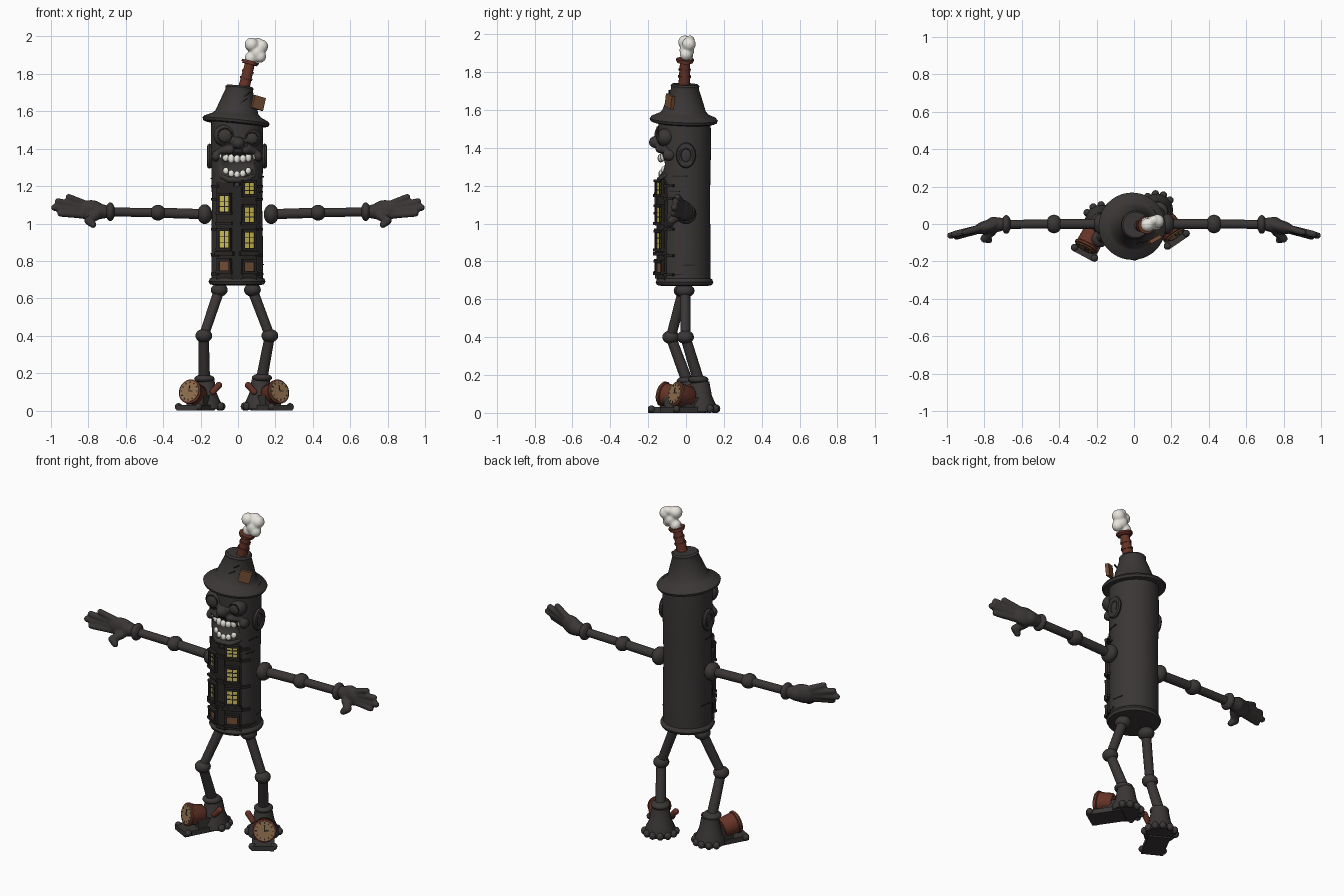
import bpy, bmesh, math, random
from mathutils import Matrix, Vector
random.seed(4)
T = Matrix.Translation
R = Matrix.Rotation
pi = math.pi


def material(name, r, g, b):
    m = bpy.data.materials.new(name)
    m.diffuse_color = (r, g, b, 1)
    return m


CHAR = material("charcoal", 0.042, 0.037, 0.036)
SOOT = material("soot", 0.022, 0.019, 0.018)
RUST = material("rust brick", 0.13, 0.033, 0.02)
TAN = material("clock tan", 0.27, 0.155, 0.075)
WOOD = material("patch wood", 0.17, 0.075, 0.035)
GLOW = material("window yellow", 0.62, 0.52, 0.09)
WHITE = material("bone white", 0.8, 0.78, 0.72)


def scale(v):
    return Matrix.Diagonal((*v, 1))


def ball(bm, c, r, rot=None):
    r = (r, r, r) if isinstance(r, (int, float)) else r
    bmesh.ops.create_uvsphere(bm, u_segments=20, v_segments=12, radius=1,
                              matrix=T(c) @ (rot or Matrix()) @ scale(r))


def rod(bm, a, b, r1, r2=None, n=20):
    a, b = Vector(a), Vector(b)
    m = T((a + b) / 2) @ (b - a).to_track_quat('Z', 'Y').to_matrix().to_4x4()
    bmesh.ops.create_cone(bm, cap_ends=True, segments=n, radius1=r1,
                          radius2=r1 if r2 is None else r2, depth=(b - a).length, matrix=m)


def limb(bm, a, b, r1, r2):
    rod(bm, a, b, r1, r2)
    ball(bm, a, r1)
    ball(bm, b, r2)


def box(bm, c, size, m=Matrix()):
    bmesh.ops.create_cube(bm, size=1, matrix=m @ T(c) @ scale(size))


def lathe(bm, prof, m=Matrix(), n=40, closed=False):
    rings = [[bm.verts.new(m @ Vector((r * math.cos(2*pi*i/n), r * math.sin(2*pi*i/n), z)))
              for i in range(n)] for r, z in prof]
    pairs = list(zip(rings, rings[1:])) + ([(rings[-1], rings[0])] if closed else [])
    for p, q in pairs:
        for i in range(n):
            bm.faces.new((p[i], p[(i+1) % n], q[(i+1) % n], q[i]))
    if not closed:
        bm.faces.new(rings[0][::-1])
        bm.faces.new(rings[-1])


def ring(bm, R0, r, m, n=28):
    lathe(bm, [(R0 + r*math.cos(a*pi/4), r*math.sin(a*pi/4)) for a in range(8)], m, n, True)


def finish(name, bm, mat, voxel=0):
    bmesh.ops.recalc_face_normals(bm, faces=bm.faces)
    me = bpy.data.meshes.new(name)
    bm.to_mesh(me)
    bm.free()
    ob = bpy.data.objects.new(name, me)
    bpy.context.collection.objects.link(ob)
    me.materials.append(mat)
    bpy.ops.object.select_all(action='DESELECT')
    bpy.context.view_layer.objects.active = ob
    ob.select_set(True)
    bpy.ops.object.shade_smooth_by_angle(angle=math.radians(40))
    if voxel:
        mod = ob.modifiers.new("blend", 'REMESH')
        mod.mode, mod.voxel_size, mod.use_smooth_shade = 'VOXEL', voxel, True
        ob.modifiers.new("soften", 'SMOOTH').iterations = 3
    return ob


B = T((-0.005, -0.008, 0))
# tower body with a hollow mouth
bm = bmesh.new()
lathe(bm, [(0.12, 0.67), (0.145, 0.675), (0.152, 0.69), (0.146, 0.705), (0.138, 0.71), (0.138, 0.9),
           (0.134, 1.1), (0.137, 1.25), (0.14, 1.4), (0.138, 1.56)], B, 48)
body = finish("tower_body", bm, CHAR)
bm = bmesh.new()
ball(bm, (-0.005, -0.175, 1.315), (0.125, 0.095, 0.072))
cutter = finish("mouth_cutter", bm, SOOT)
cutter.hide_render = True
cutter.hide_set(True)
cut = body.modifiers.new("mouth", 'BOOLEAN')
cut.operation, cut.object, cut.solver = 'DIFFERENCE', cutter, 'EXACT'

# face: brows, bulging eyes, nose, chin, cheeks
bm = bmesh.new()
ball(bm, (-0.07, -0.112, 1.47), (0.062, 0.055, 0.06))
ball(bm, (0.075, -0.107, 1.455), (0.052, 0.052, 0.048))
ball(bm, (0.002, -0.155, 1.43), (0.036, 0.042, 0.034))
for s in (-1, 1):
    limb(bm, (s*0.1 - 0.005, -0.1, 1.385), (s*0.04, -0.142, 1.392), 0.016, 0.02)
    ball(bm, (s*0.112 - 0.005, -0.09, 1.36), (0.025, 0.035, 0.03))
limb(bm, (-0.09, -0.105, 1.255), (-0.045, -0.138, 1.233), 0.014, 0.017)
limb(bm, (-0.045, -0.138, 1.233), (0.04, -0.138, 1.233), 0.017, 0.017)
limb(bm, (0.04, -0.138, 1.233), (0.082, -0.105, 1.255), 0.017, 0.014)
finish("face_features", bm, CHAR, 0.007)
bm = bmesh.new()
for x, z, r in ((-0.07, 1.472, 0.036), (0.075, 1.457, 0.03)):
    ring(bm, r, 0.005, T((x, -0.152 if x < 0 else -0.144, z)) @ R(pi/2, 4, 'X'))
finish("eye_rims", bm, SOOT)

# teeth rows along the jaw curve
bm = bmesh.new()
for i in range(7):
    t = (i - 3) / 3
    a = t * 0.75
    m = B @ R(a, 4, 'Z')
    h = 0.036 + random.uniform(-0.006, 0.008)
    z = 1.345 + 0.018*t*t
    ball(bm, m @ Vector((0, -0.128, z)), (0.0175, 0.014, h * 0.68), R(a, 4, 'Z'))
    if abs(t) < 0.9:
        ball(bm, m @ Vector((0, -0.126, 1.262 + 0.045*t*t)), (0.016, 0.012, 0.019), R(a, 4, 'Z'))
finish("teeth", bm, WHITE)

# ears
for s in (-1, 1):
    bm = bmesh.new()
    m = T((s*0.147 - 0.005, 0, 1.36)) @ R(s*pi/2, 4, 'Y') @ scale((1.3, 1, 1))
    ring(bm, 0.038, 0.014, m)
    ball(bm, (s*0.138 - 0.005, 0, 1.36), (0.018, 0.035, 0.05))
    finish("ear", bm, CHAR)

# windows wrapped around the front
frame, pane, board = bmesh.new(), bmesh.new(), bmesh.new()
LEFT = ((1.105, 0.084, 1), (0.915, 0.088, 1), (0.773, 0.046, 0))
RIGHT = ((1.187, 0.06, 1), (1.047, 0.076, 1), (0.91, 0.082, 1), (0.768, 0.046, 0))
for ang, column in ((-0.48, LEFT), (0.45, RIGHT)):
    m = B @ R(ang, 4, 'Z')
    box(frame, (0, -0.125, 0.96), (0.1, 0.03, 0.52), m)
    for z, h, lit in column:
        for k in (-1, 1):
            box(frame, (k*0.036, -0.145, z), (0.014, 0.022, h + 0.03), m)
            box(frame, (0, -0.147, z + k*(h/2 + 0.009)), (0.09 if k < 0 else 0.08, 0.03, 0.014), m)
        box(pane if lit else board, (0, -0.142, z), (0.06, 0.008, h), m)
        if lit:
            box(frame, (0.002, -0.1475, z), (0.004, 0.004, h), m)
            for k in (-1, 1):
                box(frame, (0, -0.1475, z + k*h/6), (0.06, 0.004, 0.004), m)
    box(frame, (0, -0.143, 0.84), (0.11, 0.028, 0.02), m)
    box(frame, (0, -0.143, 1.0), (0.1, 0.03, 0.014), m)
# centre pilaster and side ledges
box(frame, (-0.005, -0.14, 0.95), (0.045, 0.03, 0.5))
for z in (0.72, 0.86, 1.0, 1.15):
    box(frame, (-0.005, -0.148, z), (0.06, 0.03, 0.02))
for s in (-1, 1):
    for z in (0.73, 0.83, 0.97, 1.13, 1.2):
        box(frame, (0, -0.138, z), (0.06, 0.022, 0.014), B @ R(s * 0.95, 4, 'Z') @ R(0, 4, 'Y'))
finish("window_frames", frame, SOOT)
finish("window_panes", pane, GLOW)
finish("boarded_windows", board, WOOD)

# crack marks
bm = bmesh.new()
for a, z, w in ((1.4, 1.25, 0.07), (1.75, 0.78, 0.06), (1.3, 0.73, 0.06), (-1.5, 1.24, 0.06),
                (-1.7, 0.84, 0.07), (1.2, 1.17, 0.05)):
    box(bm, (0, -0.136, z), (w, 0.008, 0.006), B @ R(a, 4, 'Z'))
finish("crack_marks", bm, SOOT)

# hat
bm = bmesh.new()
hat = T((-0.01, -0.012, 1.55)) @ R(0.1, 4, 'Y') @ R(-0.04, 4, 'X')
lathe(bm, [(0.12, -0.012), (0.16, -0.02), (0.175, -0.014), (0.18, 0.0), (0.17, 0.012), (0.13, 0.03),
           (0.115, 0.045), (0.1, 0.09), (0.073, 0.165), (0.076, 0.178), (0.068, 0.187), (0.05, 0.187)], hat)
finish("hat", bm, CHAR)
bm = bmesh.new()
box(bm, (0, 0, 0), (0.068, 0.02, 0.07), T((0.108, -0.085, 1.645)) @ R(0.5, 4, 'Z') @ R(0.25, 4, 'Y'))
finish("hat_patch", bm, WOOD)
bm = bmesh.new()
for x, z in ((0.03, 1.655), (0.05, 1.69)):
    box(bm, (0, 0, 0), (0.045, 0.008, 0.006), T((x, -0.105 + (z-1.65)*0.4, z)) @ R(-0.6, 4, 'Y'))
finish("hat_stitches", bm, SOOT)

# chimney and smoke
bm = bmesh.new()
a, b = Vector((0.03, -0.01, 1.72)), Vector((0.066, -0.005, 1.865))
rod(bm, a, b, 0.031, 0.026, 14)
for t, r in ((0.35, 0.034), (0.6, 0.032), (0.9, 0.042), (0.96, 0.047)):
    c = a.lerp(b, t)
    rod(bm, c, c + (b - a) * 0.07, r, r, 14)
finish("chimney", bm, RUST)
bm = bmesh.new()
for x, y, z, r in ((0.072, -0.005, 1.957, 0.037), (0.125, 0.015, 1.947, 0.037), (0.1, 0.005, 1.915, 0.04),
                   (0.105, 0.02, 1.968, 0.026), (0.068, 0.005, 1.885, 0.033), (0.118, 0.0, 1.893, 0.033)):
    ball(bm, (x, y, z), r)
finish("smoke_puff", bm, WHITE, 0.007)

# arms and hands
for s in (-1, 1):
    bm = bmesh.new()
    P = lambda x, y, z: Vector((s*x, y, z))
    ball(bm, P(0.178, 0, 1.05), (0.04, 0.055, 0.053))
    rod(bm, P(0.18, 0, 1.05), P(0.43, 0, 1.058), 0.027)
    ball(bm, P(0.428, 0, 1.058), (0.042, 0.05, 0.042))
    rod(bm, P(0.43, 0, 1.058), P(0.68, -0.002, 1.062), 0.024)
    ball(bm, P(0.683, -0.002, 1.063), (0.026, 0.05, 0.05))
    finish("arm", bm, CHAR)
    bm = bmesh.new()
    limb(bm, P(0.69, 0, 1.063), P(0.75, -0.005, 1.065), 0.032, 0.044)
    ball(bm, P(0.785, -0.015, 1.07), (0.075, 0.036, 0.056), R(s*-0.25, 4, 'Z'))
    for k1, k2, r in ((((0.82, -0.02, 1.105)), (0.905, -0.045, 1.142), 0.017),
                      ((0.83, -0.025, 1.088), (0.962, -0.055, 1.118), 0.018),
                      ((0.83, -0.028, 1.068), (0.982, -0.062, 1.085), 0.018),
                      ((0.82, -0.03, 1.045), (0.95, -0.068, 1.053), 0.017),
                      ((0.76, -0.04, 1.04), (0.80, -0.078, 1.015), 0.022),
                      ((0.80, -0.078, 1.015), (0.775, -0.085, 0.994), 0.019)):
        limb(bm, P(*k1), P(*k2), r + 0.003, r)
    finish("hand", bm, CHAR, 0.007)

# legs and feet: hip, knee, ankle, toe heading, inner side
LEGS = (((-0.1, -0.015, 0.645), (-0.183, -0.08, 0.4), (-0.18, 0.005, 0.17), (-0.47, -0.88), 1),
        ((0.077, -0.005, 0.645), (0.17, -0.003, 0.4), (0.128, 0.065, 0.175), (0.56, -0.83), -1))
for hip, knee, ankle, fwd, inner in LEGS:
    bm = bmesh.new()
    ball(bm, hip, (0.045, 0.05, 0.036))
    rod(bm, hip, knee, 0.028, 0.026)
    ball(bm, knee, (0.045, 0.045, 0.036))
    rod(bm, knee, ankle, 0.027, 0.03)
    ball(bm, ankle, (0.054, 0.054, 0.024))
    finish("leg", bm, CHAR)
    m = T((ankle[0], ankle[1], 0)) @ R(math.atan2(fwd[1], fwd[0]), 4, 'Z')
    bm = bmesh.new()
    lathe(bm, [(0.088, 0.008), (0.085, 0.04), (0.062, 0.09), (0.048, 0.165)], m @ T((-0.012, 0, 0)), 20)
    box(bm, (0.1, 0, 0.015), (0.2, 0.125, 0.03), m)
    box(bm, (0.06, 0, 0.05), (0.1, 0.1, 0.06), m)
    for k in range(7):
        a = pi + (k - 3) * 0.5
        ball(bm, m @ Vector((0.088*math.cos(a) - 0.01, 0.088*math.sin(a), 0.022)), (0.02, 0.02, 0.022))
    for y in (-0.06, 0.06):
        ball(bm, m @ Vector((0.18, y, 0.02)), 0.02)
    finish("boot", bm, CHAR)
    # clock drum on the toe
    c = m @ T((0.105, -inner*0.008, 0.092)) @ R(pi/2 - 0.22, 4, 'Y')
    bm = bmesh.new()
    lathe(bm, [(0.05, -0.05), (0.058, -0.04), (0.06, 0.03), (0.066, 0.034), (0.066, 0.046), (0.058, 0.05)], c, 28)
    p = m @ Vector((0.015, inner*0.06, 0.1))
    q = m @ Vector((-0.005, inner*0.085, 0.135))
    limb(bm, p, q, 0.016, 0.018)
    finish("clock_drum", bm, RUST)
    bm = bmesh.new()
    rod(bm, c @ Vector((0, 0, 0.048)), c @ Vector((0, 0, 0.055)), 0.057, n=28)
    finish("clock_face", bm, TAN)
    bm = bmesh.new()
    box(bm, (-0.014, 0, 0.056), (0.034, 0.005, 0.004), c)
    box(bm, (0, 0.01, 0.056), (0.005, 0.024, 0.004), c)
    for k in range(12):
        box(bm, (0.047, 0, 0.0555), (0.01, 0.004, 0.003), c @ R(k*pi/6, 4, 'Z'))
    finish("clock_hands", bm, SOOT)
